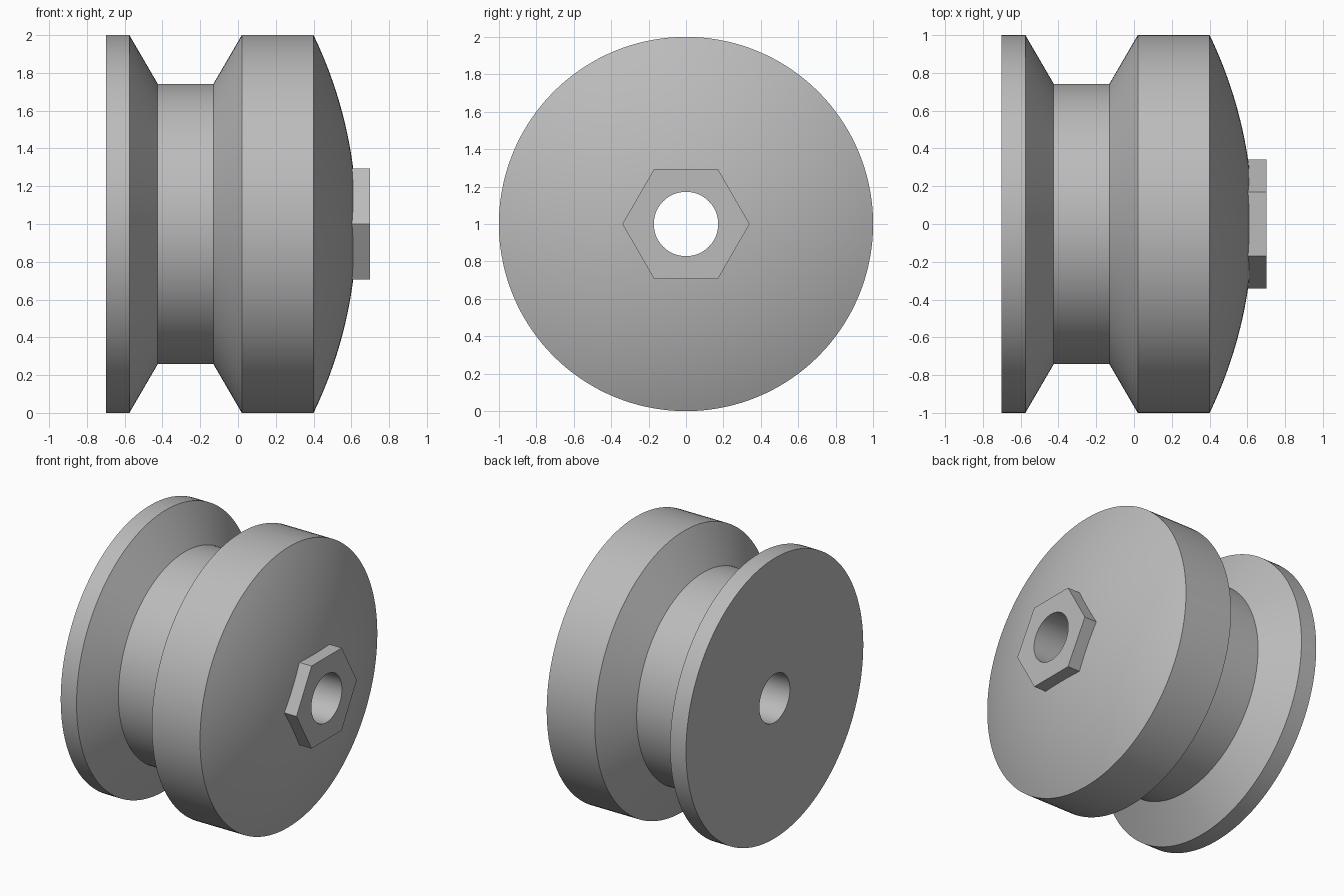
import bpy, bmesh, math
from mathutils import Vector

if "Cube" in bpy.data.objects:
    bpy.data.objects.remove(bpy.data.objects["Cube"], do_unlink=True)

SEGMENTS = 144
BORE = 0.172
CENTRE_Z = 1.0

grey = bpy.data.materials.new("plain_grey")
grey.use_nodes = True
colour = (0.5, 0.5, 0.5, 1)
grey.diffuse_color = colour
grey.node_tree.nodes["Principled BSDF"].inputs["Base Color"].default_value = colour


def round_shape(angle):
    return 1.0


def hex_shape(angle):
    # Radius factor of a hexagon with corners at +y and -y
    third = math.pi / 3
    return math.cos(third / 2) / math.cos(angle % third - third / 2)


def lathe(name, profile):
    """Spin a closed loop of (x, radius, shape) points about the x axis."""
    bm = bmesh.new()
    rings = []
    for x, r, shape in profile:
        ring = []
        for i in range(SEGMENTS):
            a = 2 * math.pi * i / SEGMENTS
            k = r * shape(a)
            ring.append(bm.verts.new((x, k * math.cos(a), CENTRE_Z + k * math.sin(a))))
        rings.append(ring)
    for j, ring in enumerate(rings):
        after = rings[(j + 1) % len(rings)]
        for i in range(SEGMENTS):
            n = (i + 1) % SEGMENTS
            bm.faces.new((ring[i], ring[n], after[n], after[i]))
    bmesh.ops.recalc_face_normals(bm, faces=bm.faces)
    mesh = bpy.data.meshes.new(name)
    bm.to_mesh(mesh)
    bm.free()
    mesh.materials.append(grey)
    obj = bpy.data.objects.new(name, mesh)
    bpy.context.collection.objects.link(obj)
    bpy.ops.object.select_all(action="DESELECT")
    obj.select_set(True)
    bpy.context.view_layer.objects.active = obj
    bpy.ops.object.shade_smooth_by_angle(angle=math.radians(25))
    return obj


# Grooved wheel: back flange, V groove with flat floor, thick rim
wheel = [(-0.70, BORE), (-0.70, 1), (-0.575, 1), (-0.425, 0.742),
         (-0.13, 0.742), (0.02, 1)]

# Domed outer face, a shallow spherical cap reaching in to the bore
DOME = 2.3
RIM_X = 0.40
dome_centre = RIM_X - math.sqrt(DOME ** 2 - 1)
steps = 20
for i in range(steps + 1):
    r = 1 + (BORE - 1) * i / steps
    wheel.append((dome_centre + math.sqrt(DOME ** 2 - r * r), r))
lathe("grooved_wheel", [(x, r, round_shape) for x, r in wheel])

# Hexagonal boss standing on the dome, with the bore running through it
NUT = 0.34
lathe("hex_boss", [(0.59, BORE, round_shape), (0.59, NUT, hex_shape),
                   (0.70, NUT, hex_shape), (0.70, BORE, round_shape)])
